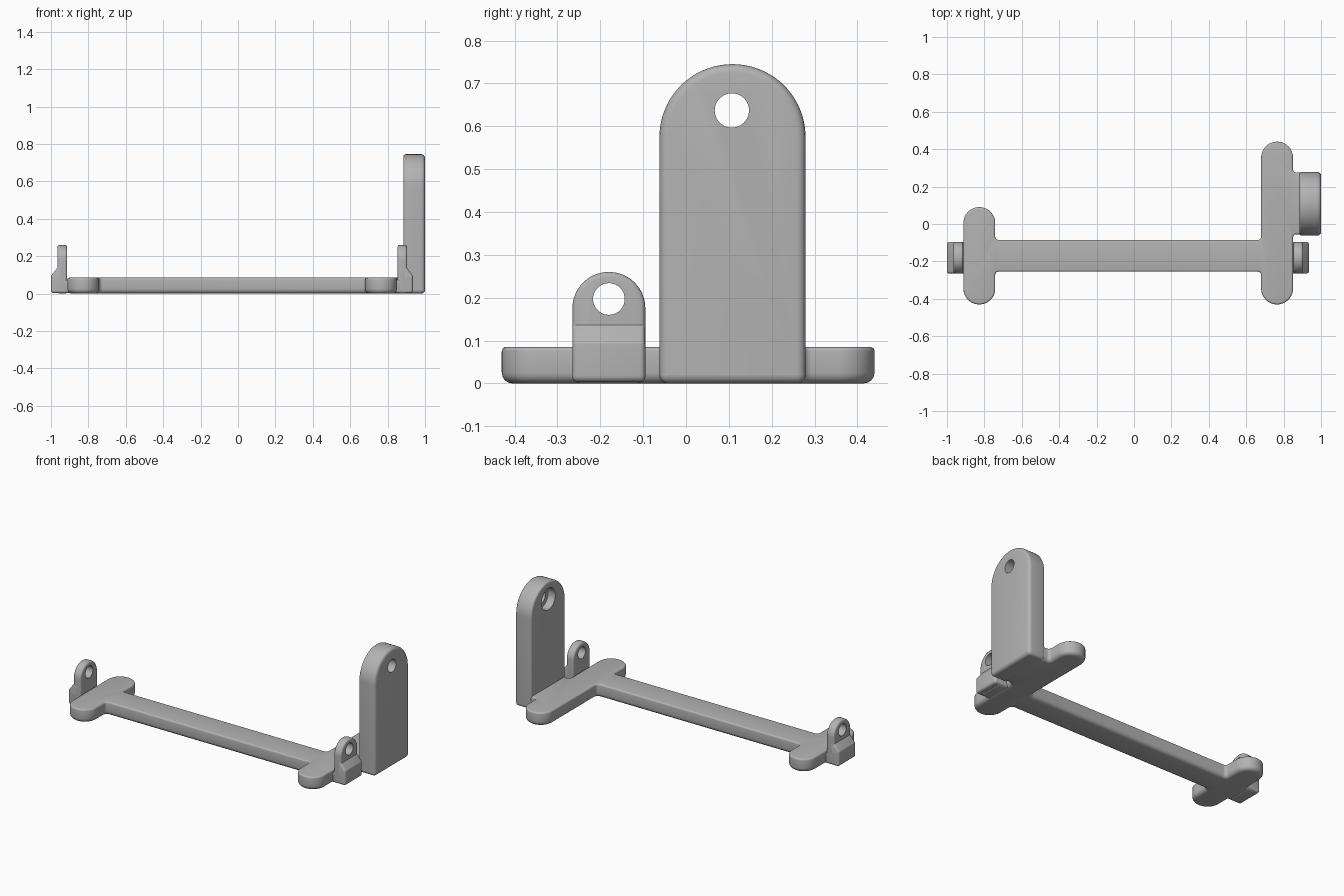
import bpy, bmesh, math
from mathutils import Vector

cube = bpy.data.objects.get("Cube")
if cube:
    bpy.data.objects.remove(cube, do_unlink=True)

grey = bpy.data.materials.new("plain grey")
grey.use_nodes = True
COLOUR = (0.45, 0.45, 0.45, 1)
grey.diffuse_color = COLOUR
grey.node_tree.nodes["Principled BSDF"].inputs["Base Color"].default_value = COLOUR


def rounded(corners):
    """Closed outline from (a, b, radius) corners, each replaced by an arc."""
    points = []
    for i, (a, b, r) in enumerate(corners):
        p = Vector((a, b))
        to_prev = (Vector(corners[i - 1][:2]) - p).normalized()
        to_next = (Vector(corners[(i + 1) % len(corners)][:2]) - p).normalized()
        half = to_prev.angle(to_next) / 2
        centre = p + (to_prev + to_next).normalized() * r / math.sin(half)
        start = p + to_prev * r / math.tan(half) - centre
        end = p + to_next * r / math.tan(half) - centre
        sweep = math.pi - 2 * half
        steps = max(3, math.ceil(sweep * (14 if r > 0.05 else 5)))
        for k in range(steps + 1):
            t = k / steps
            w = (math.sin((1 - t) * sweep) * start + math.sin(t * sweep) * end) / math.sin(sweep) \
                if abs(math.sin(sweep)) > 1e-6 else start
            if abs(sweep - math.pi / 2) < 1e-4:
                w = math.cos(t * sweep) * start + math.sin(t * sweep) * end
            points.append(centre + w)
    return points


def prism(name, outline, axis, low, high, bevel_low, bevel_high):
    """Extrude an outline along an axis and round the edges of both caps."""
    place = {"x": lambda a, b, h: (h, a, b),
             "y": lambda a, b, h: (a, h, b),
             "z": lambda a, b, h: (a, b, h)}[axis]
    n = "xyz".index(axis)
    bm = bmesh.new()
    rings = [[bm.verts.new(place(p.x, p.y, h)) for p in outline] for h in (low, high)]
    bm.faces.new(rings[0])
    bm.faces.new(rings[1])
    for i in range(len(outline)):
        bm.faces.new((rings[0][i - 1], rings[0][i], rings[1][i], rings[1][i - 1]))
    bmesh.ops.recalc_face_normals(bm, faces=bm.faces)
    for h, size in ((low, bevel_low), (high, bevel_high)):
        if size:
            edges = [e for e in bm.edges if all(abs(v.co[n] - h) < 1e-5 for v in e.verts)]
            bmesh.ops.bevel(bm, geom=edges, offset=size, offset_type='OFFSET',
                            segments=4, profile=0.5, affect='EDGES')
    mesh = bpy.data.meshes.new(name)
    bm.to_mesh(mesh)
    bm.free()
    mesh.materials.append(grey)
    obj = bpy.data.objects.new(name, mesh)
    bpy.context.collection.objects.link(obj)
    return obj


def activate(obj):
    bpy.ops.object.select_all(action='DESELECT')
    obj.select_set(True)
    bpy.context.view_layer.objects.active = obj


def drill(obj, y, z, radius, x_from, x_to):
    """Cut a round hole running along x."""
    bpy.ops.mesh.primitive_cylinder_add(vertices=40, radius=radius, depth=x_to - x_from,
                                        location=((x_from + x_to) / 2, y, z),
                                        rotation=(0, math.pi / 2, 0))
    cutter = bpy.context.object
    cutter.hide_render = True
    cutter.data.materials.append(grey)
    mod = obj.modifiers.new("hole", 'BOOLEAN')
    mod.operation = 'DIFFERENCE'
    mod.solver = 'EXACT'
    mod.object = cutter
    activate(obj)
    bpy.ops.object.modifier_apply(modifier=mod.name)
    bpy.data.objects.remove(cutter, do_unlink=True)


def upright(y0, y1, top, foot_radius):
    """Tab outline with a fully round top."""
    r = (y1 - y0) / 2 - 0.0005
    return rounded([(y0, 0, foot_radius), (y1, 0, foot_radius), (y1, top, r), (y0, top, r)])


# Base: long bar, a rounded cross pad at each end, and a web towards the tall plate
END, FILLET = 0.0845, 0.018
base = prism("base_frame", rounded([
    (-0.912, -0.43, END), (-0.742, -0.43, END),
    (-0.742, -0.255, FILLET), (0.68, -0.255, FILLET),
    (0.68, -0.43, END), (0.85, -0.43, END),
    (0.85, -0.055, FILLET), (0.92, -0.055, 0.01),
    (0.92, 0.275, 0.01), (0.85, 0.275, FILLET),
    (0.85, 0.44, END), (0.68, 0.44, END),
    (0.68, -0.085, FILLET), (-0.742, -0.085, FILLET),
    (-0.742, 0.09, END), (-0.912, 0.09, END)]), "z", 0, 0.085, 0.025, 0.01)
parts = [base]

# Small lugs: a pierced tab on a sloping foot, outside each pad
LUG_Y, LUG_Z = -0.18, 0.197
for side, inner, face, outer in (("left", 0.853, 0.904, 0.935), ("right", -0.913, -0.966, -1.0)):
    s = 1 if outer > 0 else -1
    lo, hi = sorted((inner, face))
    tab = prism(side + "_lug_tab", upright(-0.265, -0.095, 0.26, 0.02), "x", lo, hi, 0.012, 0.012)
    drill(tab, LUG_Y, LUG_Z, 0.037, lo - 0.1, hi + 0.1)
    foot = prism(side + "_lug_foot", rounded([
        (inner - s * 0.05, 0.003, 0.004), (outer, 0.003, 0.015), (outer, 0.095, 0.012),
        (face - s * 0.004, 0.142, 0.005), (inner + s * 0.012, 0.142, 0.003),
        (inner + s * 0.012, 0.075, 0.003), (inner - s * 0.05, 0.075, 0.004)]),
        "y", -0.265, -0.095, 0.012, 0.012)
    parts += [tab, foot]

# Tall mounting plate with a through hole, counterbored on the inner face
plate = prism("tall_plate", upright(-0.062, 0.279, 0.745, 0.02), "x", 0.885, 1.0, 0.012, 0.02)
drill(plate, 0.107, 0.637, 0.04, 0.8, 1.1)
drill(plate, 0.107, 0.637, 0.068, 0.8, 0.935)
parts.append(plate)

for obj in parts:
    activate(obj)
    bpy.ops.object.shade_smooth_by_angle(angle=math.radians(35))
